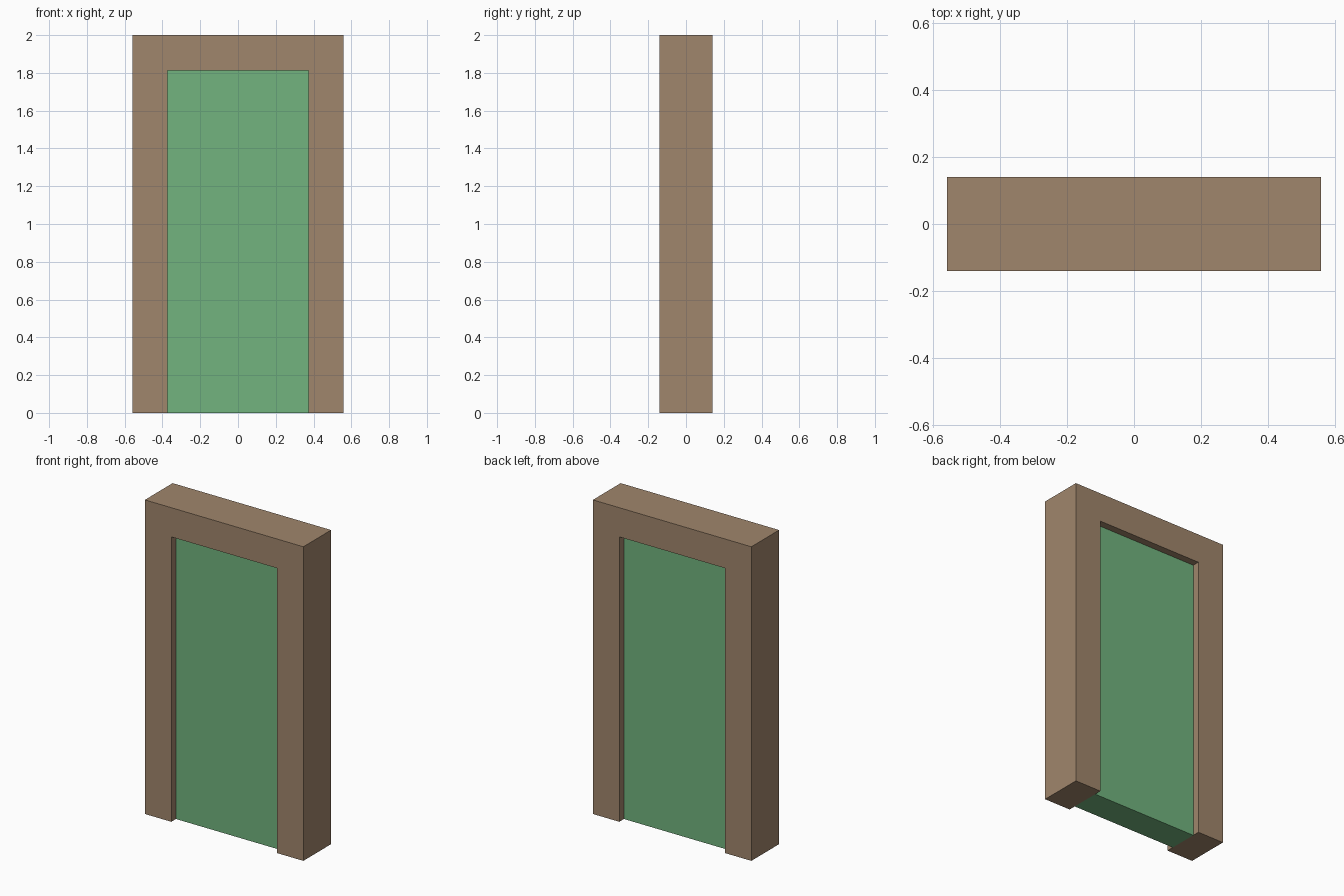
import bpy

if "Cube" in bpy.data.objects:
    bpy.data.objects.remove(bpy.data.objects["Cube"])

U = 2 / 43  # module: the frame is 24 x 6 x 43 modules


def material(name, rgb):
    m = bpy.data.materials.new(name)
    m.diffuse_color = (*rgb, 1)
    m.use_nodes = True
    m.node_tree.nodes["Principled BSDF"].inputs["Base Color"].default_value = m.diffuse_color
    return m


def box(name, x, y, z, mat):
    """Box from (min, max) ranges given in modules."""
    bpy.ops.mesh.primitive_cube_add(size=1)
    o = bpy.context.object
    o.name = name
    for v in o.data.vertices:
        v.co = [(r[0] if c < 0 else r[1]) * U for c, r in zip(v.co, (x, y, z))]
    o.data.materials.append(mat)
    return o


brown = material("brown_frame", (0.352, 0.238, 0.150))
green = material("green_panel", (0.168, 0.456, 0.209))

# Side posts
box("left_post", (-12, -8), (-3, 3), (0, 39), brown)
box("right_post", (8, 12), (-3, 3), (0, 39), brown)

# Top beam across both posts
box("top_beam", (-12, 12), (-3, 3), (39, 43), brown)

# Recessed panel filling the doorway
box("door_panel", (-8, 8), (-2, 2), (0, 39), green)
